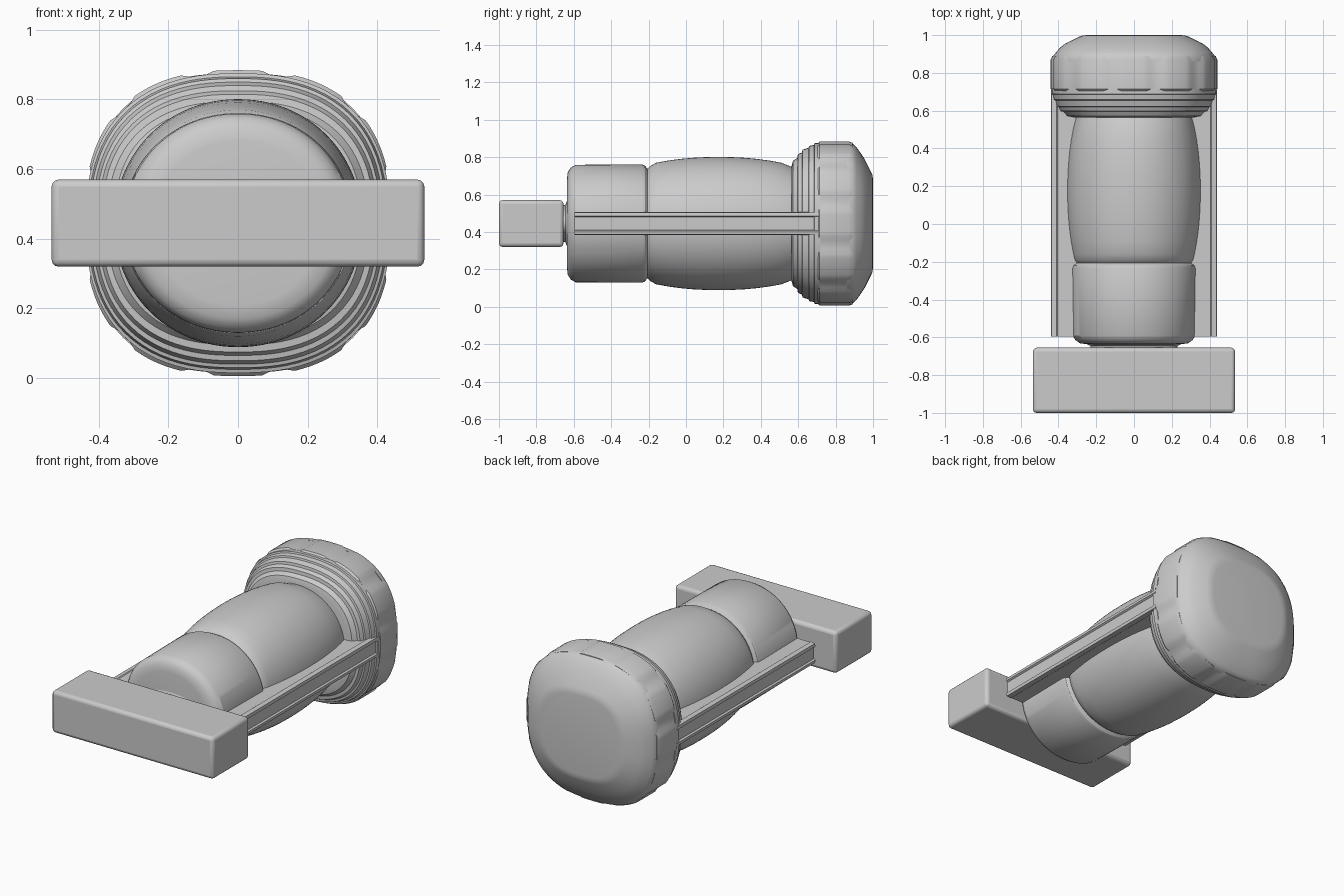
import bpy, bmesh
from math import sin, cos, pi, radians

if "Cube" in bpy.data.objects:
    bpy.data.objects.remove(bpy.data.objects["Cube"])

CZ = 0.445  # height of the long axis


def finish(name, bm, bevel=0, angle=30):
    bmesh.ops.recalc_face_normals(bm, faces=bm.faces)
    me = bpy.data.meshes.new(name)
    bm.to_mesh(me)
    bm.free()
    ob = bpy.data.objects.new(name, me)
    bpy.context.collection.objects.link(ob)
    if bevel:
        mod = ob.modifiers.new("bevel", "BEVEL")
        mod.width, mod.segments = bevel, 3
    bpy.ops.object.select_all(action="DESELECT")
    ob.select_set(True)
    bpy.context.view_layer.objects.active = ob
    bpy.ops.object.shade_smooth_by_angle(angle=radians(angle))
    return ob


def loft(name, sections, n=2.0, count=96, groove=0, angle=30):
    """Superellipse rings (y, x radius, z radius) along y, optionally notched."""
    bm = bmesh.new()
    rings = []
    for y, rx, rz in sections:
        ring = []
        for i in range(count):
            c, s = cos(2 * pi * i / count), sin(2 * pi * i / count)
            k = (abs(c) ** n + abs(s) ** n) ** (-1 / n)
            if groove and i % 10 in (4, 5, 6):
                k *= 1 - groove
            ring.append(bm.verts.new((rx * c * k, y, CZ + rz * s * k)))
        rings.append(ring)
    for a, b in zip(rings, rings[1:]):
        for i in range(count):
            j = (i + 1) % count
            bm.faces.new((a[i], a[j], b[j], b[i]))
    bm.faces.new(rings[0])
    bm.faces.new(rings[-1])
    return finish(name, bm, angle=angle)


# cross bar
bm = bmesh.new()
bmesh.ops.create_cube(bm, size=1)
for v in bm.verts:
    v.co = (v.co.x * 1.07, v.co.y * 0.345 - 0.8275, v.co.z * 0.25 + CZ)
finish("cross_bar", bm, bevel=0.02)

# neck joining bar and front drum
loft("neck", [(-0.67, 0.23, 0.10), (-0.645, 0.23, 0.10), (-0.62, 0.29, 0.16)])

# front drum with rounded rim
loft("front_drum", [(-0.637, 0.24, 0.235), (-0.632, 0.285, 0.275), (-0.615, 0.31, 0.30),
                    (-0.59, 0.325, 0.314), (-0.235, 0.33, 0.316), (-0.22, 0.325, 0.31),
                    (-0.205, 0.305, 0.29)], n=2.05)

# bulged barrel
barrel = [(-0.23, 0.27, 0.25), (-0.21, 0.305, 0.29), (-0.19, 0.318, 0.308)]
for i in range(11):
    t = i / 10
    r = 0.325 + 0.031 * (1 - abs(2 * t - 1) ** 2.2)
    barrel.append((-0.16 + 0.67 * t, r, r))
barrel += [(0.56, 0.312, 0.305), (0.60, 0.30, 0.29)]
loft("barrel", barrel, n=2.05)

# stepped collar
loft("collar", [(0.565, 0.325, 0.31), (0.572, 0.355, 0.335), (0.595, 0.375, 0.35),
                (0.598, 0.39, 0.37), (0.62, 0.40, 0.38), (0.623, 0.408, 0.395),
                (0.655, 0.417, 0.405), (0.658, 0.425, 0.415), (0.685, 0.43, 0.42),
                (0.688, 0.437, 0.43), (0.72, 0.437, 0.43)], n=2.45, angle=25)

# notched grip band
loft("grip_band", [(0.70, 0.43, 0.425), (0.715, 0.441, 0.439), (0.87, 0.441, 0.439),
                   (0.89, 0.432, 0.432)], n=2.5, count=120, groove=0.02)

# domed end cap
loft("end_cap", [(0.86, 0.43, 0.43), (0.89, 0.428, 0.428), (0.91, 0.412, 0.41),
                 (0.935, 0.39, 0.375), (0.955, 0.365, 0.345), (0.975, 0.325, 0.305),
                 (0.99, 0.295, 0.275), (0.997, 0.275, 0.258), (1.0, 0.25, 0.235)], n=2.6, angle=40)

# side rails: channel profile (x, z offset) swept along y
half = [(0.29, 0.058), (0.405, 0.058), (0.41, 0.062), (0.437, 0.058), (0.440, 0.040), (0.430, 0.034)]
profile = half + [(x, -z) for x, z in reversed(half)]
for side, label in ((1, "right"), (-1, "left")):
    bm = bmesh.new()
    ends = [[bm.verts.new((side * x, y, CZ + z)) for x, z in profile] for y in (-0.595, 0.71)]
    for i in range(len(profile)):
        j = (i + 1) % len(profile)
        bm.faces.new((ends[0][i], ends[0][j], ends[1][j], ends[1][i]))
    for e in ends:
        bm.faces.new(e)
    finish(label + "_rail", bm)
